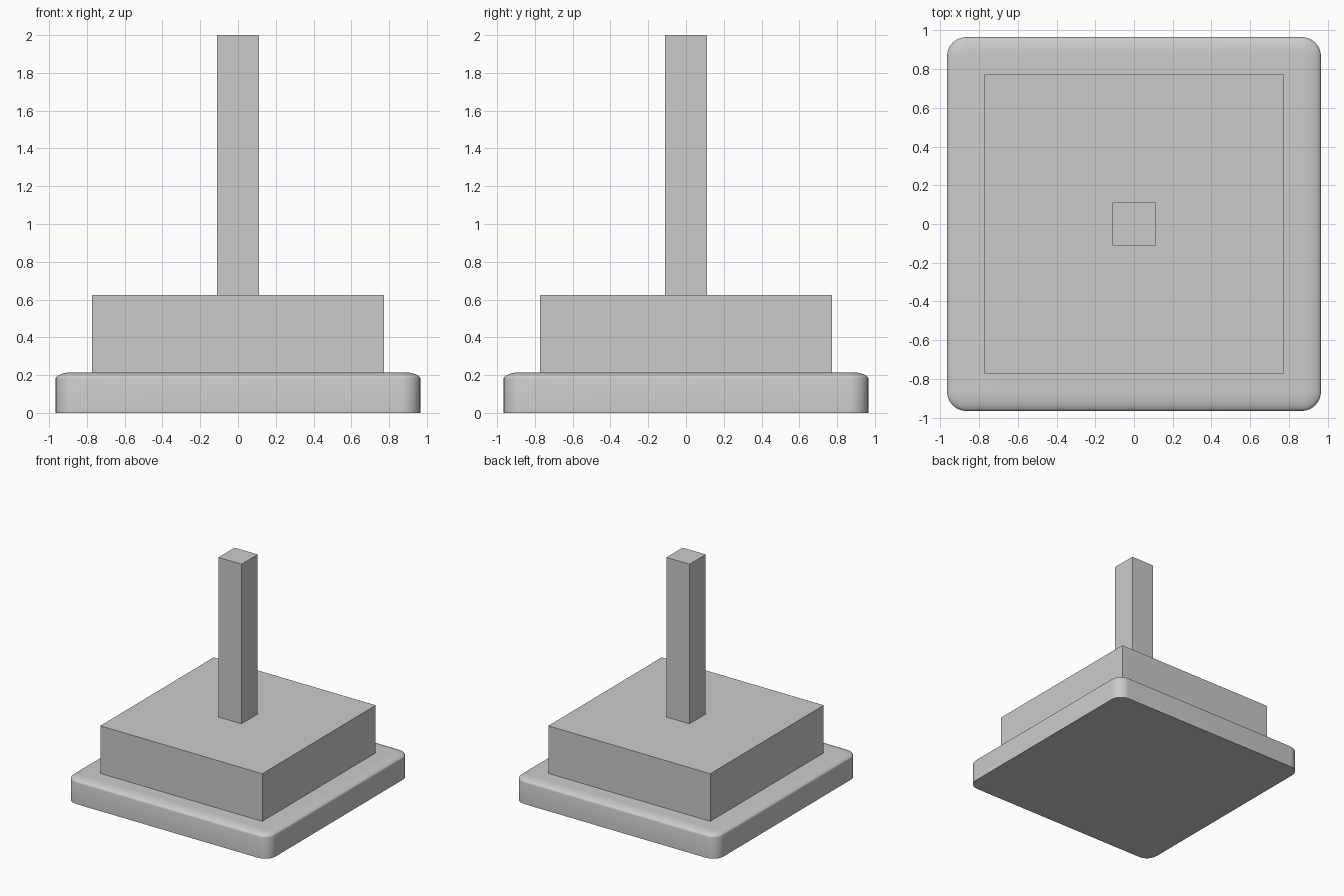
import bpy, bmesh, math

if "Cube" in bpy.data.objects:
    bpy.data.objects.remove(bpy.data.objects["Cube"])

HALF, TOP = 0.965, 0.215
RADIUS, DROP, SEG = 0.1, 0.032, 10


def rounded_square(inset):
    """Outline of the base plate, pulled in by the given inset."""
    r, c = RADIUS - inset, HALF - RADIUS
    pts = []
    for k, (sx, sy) in enumerate([(1, 1), (-1, 1), (-1, -1), (1, -1)]):
        for i in range(SEG + 1):
            a = math.pi / 2 * (k + i / SEG)
            pts.append((sx * c + r * math.cos(a), sy * c + r * math.sin(a)))
    return pts


def box(name, half, z0, z1):
    bpy.ops.mesh.primitive_cube_add(size=1, location=(0, 0, (z0 + z1) / 2))
    ob = bpy.context.object
    ob.name = name
    ob.scale = (2 * half, 2 * half, z1 - z0)
    bpy.ops.object.transform_apply(location=False, rotation=False, scale=True)
    return ob


# Base plate: rounded corners, shallow rounded top edge
profile = [(0, 0)]
for i in range(9):
    a = math.pi / 2 * i / 8
    profile.append((0.095 * (1 - math.cos(a)), TOP - DROP * (1 - math.sin(a))))

bm = bmesh.new()
rings = [[bm.verts.new((x, y, z)) for x, y in rounded_square(d)] for d, z in profile]
n = len(rings[0])
for lo, hi in zip(rings, rings[1:]):
    for i in range(n):
        j = (i + 1) % n
        bm.faces.new((lo[i], lo[j], hi[j], hi[i]))
bm.faces.new(rings[0][::-1])
bm.faces.new(rings[-1])
mesh = bpy.data.meshes.new("base_plate")
bm.to_mesh(mesh)
bm.free()
base = bpy.data.objects.new("base_plate", mesh)
bpy.context.collection.objects.link(base)
bpy.context.view_layer.objects.active = base
base.select_set(True)
bpy.ops.object.shade_smooth_by_angle(angle=math.radians(35))

# Middle block and upright post
box("middle_block", 0.772, TOP, 0.625)
box("upright_post", 0.11, 0.625, 2.0)
